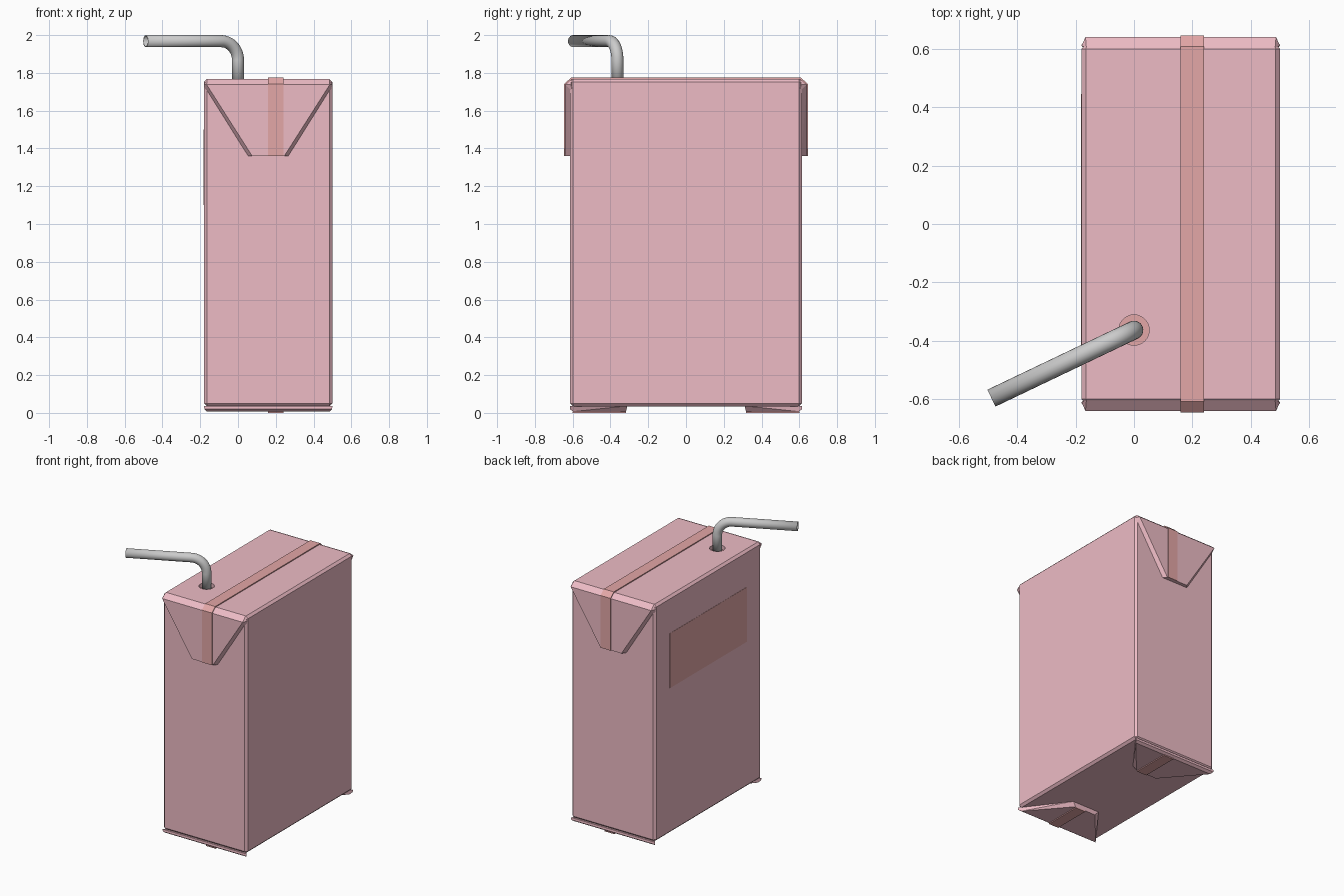
import bpy, bmesh, math
from mathutils import Vector

if "Cube" in bpy.data.objects:
    bpy.data.objects.remove(bpy.data.objects["Cube"])


def material(name, rgb):
    m = bpy.data.materials.new(name)
    m.diffuse_color = (*rgb, 1)
    m.use_nodes = True
    m.node_tree.nodes["Principled BSDF"].inputs["Base Color"].default_value = m.diffuse_color
    return m


pink = material("carton_pink", (0.85, 0.5, 0.56))
red = material("seam_red", (0.77, 0.385, 0.385))


def finish(bm, name, mat=None):
    bmesh.ops.recalc_face_normals(bm, faces=bm.faces[:])
    me = bpy.data.meshes.new(name)
    bm.to_mesh(me)
    bm.free()
    ob = bpy.data.objects.new(name, me)
    bpy.context.collection.objects.link(ob)
    if mat:
        me.materials.append(mat)
    return ob


def box(name, lo, hi, mat, bevel=0):
    bm = bmesh.new()
    bmesh.ops.create_cube(bm, size=1)
    for v in bm.verts:
        v.co = [(a + b) / 2 + c * (b - a) for a, b, c in zip(lo, hi, v.co)]
    if bevel:
        bmesh.ops.bevel(bm, geom=bm.edges[:], offset=bevel, segments=1, affect='EDGES')
    return finish(bm, name, mat)


def hull(name, pts, mat):
    bm = bmesh.new()
    for p in pts:
        bm.verts.new(p)
    bmesh.ops.convex_hull(bm, input=bm.verts[:])
    bmesh.ops.dissolve_limit(bm, angle_limit=0.01, verts=bm.verts[:], edges=bm.edges[:])
    return finish(bm, name, mat)


def cylinder(name, r, z0, z1, mat):
    bm = bmesh.new()
    bmesh.ops.create_cone(bm, cap_ends=True, segments=32, radius1=r, radius2=r, depth=z1 - z0)
    bmesh.ops.translate(bm, verts=bm.verts[:], vec=(0, HOLE_Y, (z0 + z1) / 2))
    return finish(bm, name, mat)


CX, HOLE_Y = 0.16, -0.363

# Carton body with a round straw hole
body = box("carton_body", (-0.18, -0.615, 0.035), (0.50, 0.615, 1.768), pink, 0.016)
cutter = cylinder("hole_cutter", 0.052, 1.735, 1.85, None)
cutter.hide_render = True
cutter.hide_viewport = True
cut = body.modifiers.new("straw_hole", 'BOOLEAN')
cut.object = cutter
cut.solver = 'EXACT'
cylinder("hole_foil", 0.0515, 1.733, 1.74, red)

# Folded ears on the ends and under the base
for s, side in ((-1, "front"), (1, "back")):
    ear, foot = [], []
    for m in (-1, 1):
        for half_top, half_tip, y in ((0.34, 0.11, 0.61), (0.326, 0.085, 0.64)):
            ear += [(CX + m * half_top, s * y, 1.738), (CX + m * half_tip, s * y, 1.36)]
        ear += [(CX + m * 0.323, s * 0.604, 1.768), (CX + m * 0.33, s * 0.60, 1.70)]
        foot += [(CX + m * 0.34, s * 0.614, 0.037), (CX + m * 0.11, s * 0.31, 0.037),
                 (CX + m * 0.325, s * 0.597, 0.007), (CX + m * 0.085, s * 0.318, 0.007),
                 (CX + m * 0.338, s * 0.615, 0.02)]
    hull(side + "_top_ear", ear, pink)
    hull(side + "_bottom_ear", foot, pink)
    y0, y1 = sorted((s * 0.318, s * 0.60))
    box(side + "_bottom_seam", (0.16, y0, 0.0), (0.24, y1, 0.008), red)

# Seam strip running over the top and down both ears
half = [(-0.645, 1.36), (-0.645, 1.742), (-0.607, 1.775)]
inner = [(-0.638, 1.36), (-0.638, 1.737), (-0.604, 1.766)]
outline = half + [(-y, z) for y, z in reversed(half)]
outline += inner_back if (inner_back := [(-y, z) for y, z in inner]) else []
outline += list(reversed(inner))
bm = bmesh.new()
n = len(outline) // 2
outer, inside = outline[:n], outline[n:][::-1]
rings = [[bm.verts.new((x, y, z)) for x, (y, z) in
          ((0.16, o), (0.24, o), (0.24, i), (0.16, i))] for o, i in zip(outer, inside)]
for a, b in zip(rings, rings[1:]):
    for k in range(4):
        j = (k + 1) % 4
        bm.faces.new((a[k], a[j], b[j], b[k]))
bm.faces.new(rings[0])
bm.faces.new(rings[-1][::-1])
finish(bm, "top_seam", red)

# Plain label on the left side
box("side_label", (-0.1815, -0.445, 1.10), (-0.179, 0.445, 1.50), red)

# Bent hollow straw
R, r, top = 0.1, 0.032, 1.968
base = Vector((0, HOLE_Y, 0))
end = Vector((-0.488, -0.596, top))
d = Vector((end.x, end.y - HOLE_Y, 0)).normalized()
up = Vector((0, 0, 1))
path = [base + up * 1.742]
for i in range(13):
    t = math.pi / 2 * i / 12
    path.append(base + d * R * (1 - math.cos(t)) + up * (top - R + R * math.sin(t)))
path.append(end)
side = d.cross(up)
bm = bmesh.new()
loops = []
for i, p in enumerate(path):
    tan = up if i < 2 else (d if i > 12 else up * math.cos((i - 1) / 12 * math.pi / 2)
                            + d * math.sin((i - 1) / 12 * math.pi / 2))
    nrm = side.cross(tan)
    loops.append([bm.verts.new(p + r * (side * math.cos(a) + nrm * math.sin(a)))
                  for a in (2 * math.pi * k / 20 for k in range(20))])
for a, b in zip(loops, loops[1:]):
    for k in range(20):
        j = (k + 1) % 20
        bm.faces.new((a[k], a[j], b[j], b[k]))
straw = finish(bm, "straw")
wall = straw.modifiers.new("wall", 'SOLIDIFY')
wall.thickness = 0.006
wall.offset = -1
bpy.context.view_layer.objects.active = straw
straw.select_set(True)
bpy.ops.object.shade_smooth_by_angle(angle=math.radians(40))
